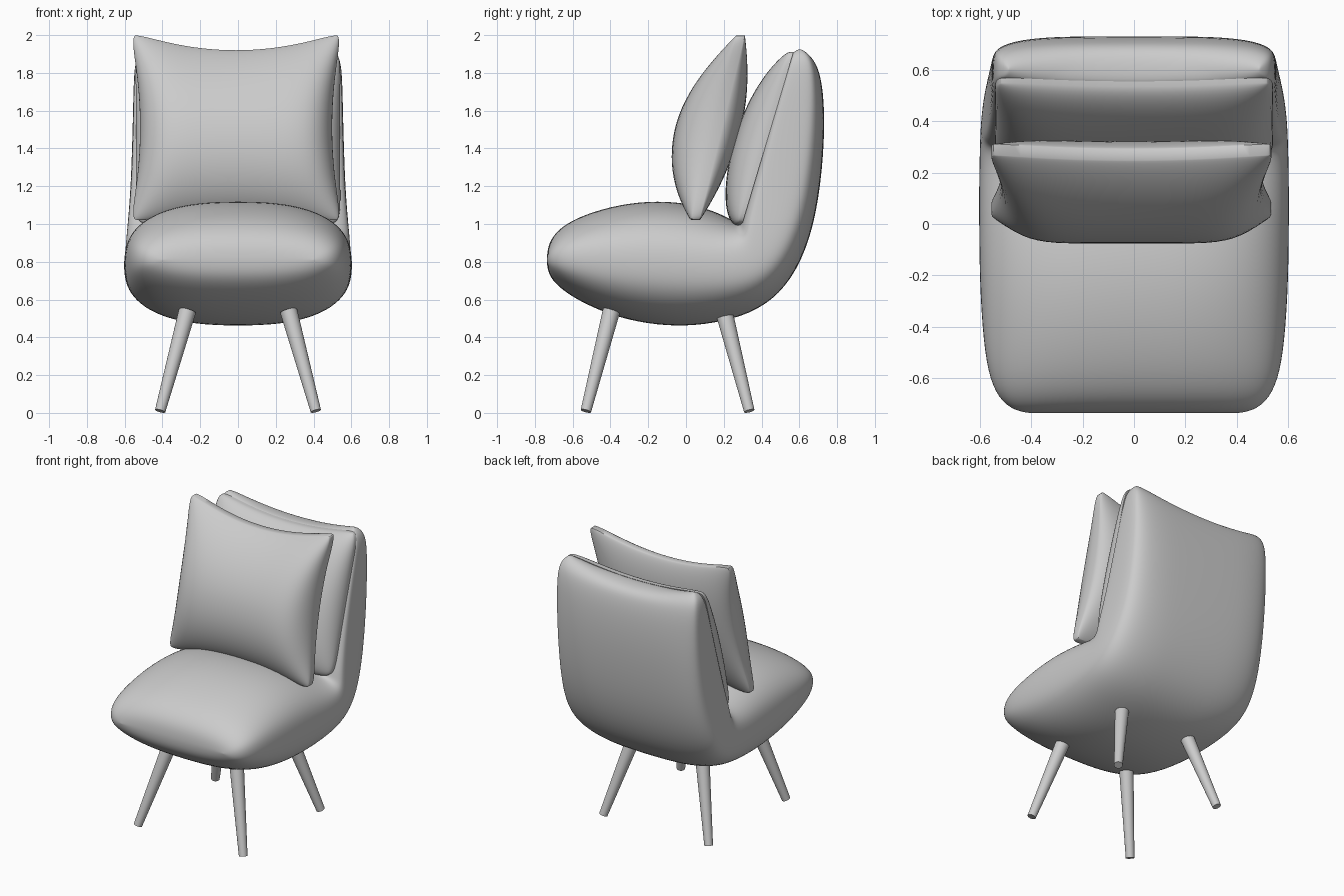
import bpy, bmesh, math
from mathutils import Vector

if "Cube" in bpy.data.objects:
    bpy.data.objects.remove(bpy.data.objects["Cube"])


def finish(name, bm, subsurf=0, angle=None):
    bmesh.ops.recalc_face_normals(bm, faces=bm.faces)
    me = bpy.data.meshes.new(name)
    bm.to_mesh(me)
    bm.free()
    ob = bpy.data.objects.new(name, me)
    bpy.context.collection.objects.link(ob)
    if subsurf:
        mod = ob.modifiers.new("Subdivision", 'SUBSURF')
        mod.levels = mod.render_levels = subsurf
    for p in me.polygons:
        p.use_smooth = True
    if angle:
        bpy.ops.object.select_all(action='DESELECT')
        ob.select_set(True)
        bpy.context.view_layer.objects.active = ob
        bpy.ops.object.shade_smooth_by_angle(angle=math.radians(angle))
    return ob


def spow(v, e):
    return math.copysign(abs(v) ** e, v)


# Upholstered body: superelliptic ribs swept from seat front, round the corner, up the back
# (inner y, inner z, outer y, outer z, half width, inner exponent, outer exponent)
ribs = [
    (-.737, .83, -.737, .79, .40, 2.5, 2.5),
    (-.727, .90, -.727, .73, .47, 2.5, 2.5),
    (-.68, .97, -.68, .67, .53, 2.5, 2.5),
    (-.58, 1.035, -.58, .598, .573, 2.5, 2.5),
    (-.40, 1.095, -.40, .515, .594, 2.5, 2.5),
    (-.20, 1.125, -.20, .468, .604, 2.5, 2.5),
    (.00, 1.115, .00, .455, .606, 2.5, 2.5),
    (.15, 1.07, .20, .482, .606, 2.6, 2.6),
    (.25, 1.02, .38, .54, .602, 3.2, 2.8),
    (.28, 1.00, .53, .66, .598, 5, 3.0),
    (.295, 1.03, .64, .86, .588, 8, 3.3),
    (.345, 1.20, .705, 1.12, .570, 9, 3.8),
    (.413, 1.45, .735, 1.45, .560, 9, 4.0),
    (.482, 1.68, .73, 1.70, .555, 9, 4.0),
    (.530, 1.83, .712, 1.83, .550, 9, 3.8),
    (.552, 1.90, .69, 1.895, .532, 8, 3.2),
    (.570, 1.928, .645, 1.928, .49, 6, 2.6),
]
N = 32
bm = bmesh.new()
rings = []
for ay, az, by, bz, w, ni, no in ribs:
    ring = []
    for i in range(N):
        t = 2 * math.pi * i / N
        n = ni if math.sin(t) > 0 else no
        c, s = spow(math.cos(t), 2 / n), spow(math.sin(t), 2 / n)
        y = (ay + by) / 2 + (ay - by) / 2 * s
        z = (az + bz) / 2 + (az - bz) / 2 * s
        dip = .065 * (1 - c * c) * max(0, (z - 1.5) / .42)   # sag between top corners
        ring.append(bm.verts.new((w * c, y - (.3 * dip if s > 0 else 0), z - dip)))
    rings.append(ring)
for r0, r1 in zip(rings, rings[1:]):
    for i in range(N):
        j = (i + 1) % N
        bm.faces.new((r0[i], r0[j], r1[j], r1[i]))
for ring in (rings[0], rings[-1]):
    for i in range(N // 2):
        q = [ring[i], ring[i + 1], ring[N - i - 1], ring[(N - i) % N]]
        bm.faces.new(list(dict.fromkeys(q)))
finish("seat_and_back", bm, subsurf=2)


def cushion(name, bottom, top, x0, hw, kx, ktop, kbot, front, back, ev, rim):
    """Two bulging grids joined by a narrow seam band."""
    M = 36
    bm = bmesh.new()
    (y0, z0), (y1, z1) = bottom, top

    def point(i, j, side):
        u = math.sin(math.pi / 2 * (2 * i / M - 1))
        v = math.sin(math.pi / 2 * (2 * j / M - 1))
        corner = 1 - .05 * (u * v) ** 10
        kz = ktop if v > 0 else kbot
        x = x0 + hw * u * (1 - kx * (1 - v * v)) * corner
        h = .5 + .5 * v * (1 - kz * (1 - u * u)) * corner
        bulge = max(0, 1 - u ** 6) ** .6 * max(0, 1 - v * v) ** ev
        y = y0 + (y1 - y0) * h
        y += (back * bulge + rim) if side else -(front * bulge + rim)
        return bm.verts.new((x, y, z0 + (z1 - z0) * h))

    grids = [[[point(i, j, s) for j in range(M + 1)] for i in range(M + 1)] for s in (0, 1)]
    for g in grids:
        for i in range(M):
            for j in range(M):
                bm.faces.new((g[i][j], g[i + 1][j], g[i + 1][j + 1], g[i][j + 1]))
    loop = ([(i, 0) for i in range(M)] + [(M, j) for j in range(M)]
            + [(i, M) for i in range(M, 0, -1)] + [(0, j) for j in range(M, 0, -1)])
    f, b = grids
    for (i, j), (k, l) in zip(loop, loop[1:] + loop[:1]):
        bm.faces.new((f[i][j], f[k][l], b[k][l], b[i][j]))
    return finish(name, bm, angle=50)


# Padded inner face of the backrest
cushion("back_pad", (.285, .99), (.565, 1.93), 0, .545, .01, .14, .0,
        .155, .0, .55, .01)
# Loose throw pillow
cushion("throw_pillow", (.045, 1.0), (.295, 2.022), -.01, .565, .10, .2, .12,
        .205, .10, .8, .022)


# Four splayed tapered legs
def leg(name, head, foot, r_head, r_foot):
    head, foot = Vector(head), Vector(foot)
    axis = head - foot
    bm = bmesh.new()
    bmesh.ops.create_cone(bm, cap_ends=True, segments=24, radius1=r_foot,
                          radius2=r_head, depth=axis.length)
    bm.transform(axis.to_track_quat('Z', 'Y').to_matrix().to_4x4())
    bmesh.ops.translate(bm, verts=bm.verts, vec=(head + foot) / 2)
    finish(name, bm, angle=40)


for side, sx in (("left", -1), ("right", 1)):
    leg("front_leg_" + side, (sx * .268, -.395, .54), (sx * .412, -.53, .01), .046, .028)
    leg("back_leg_" + side, (sx * .268, .20, .54), (sx * .412, .335, .01), .046, .028)
